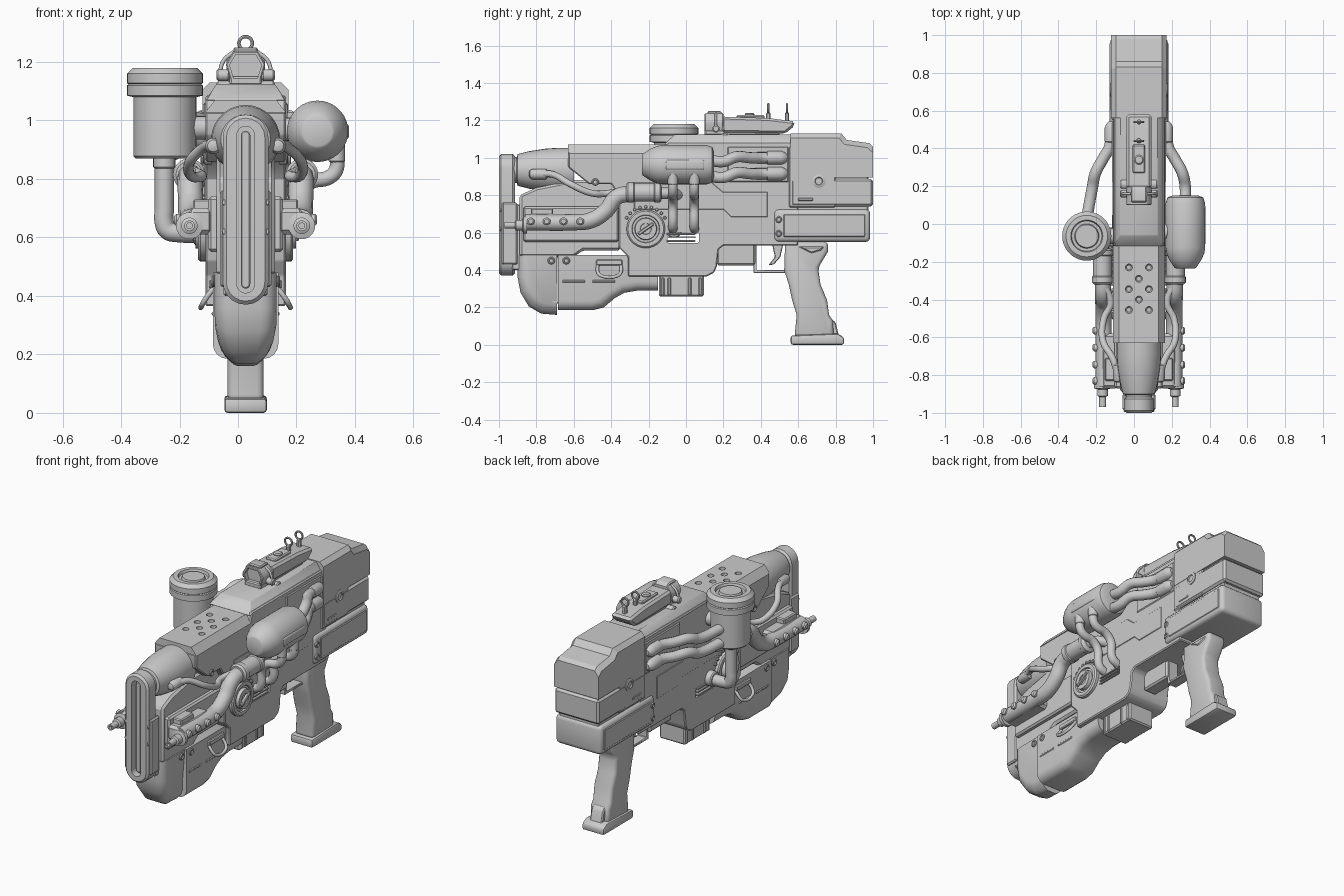
import bpy, bmesh, math
from mathutils import Vector

if "Cube" in bpy.data.objects:
    bpy.data.objects.remove(bpy.data.objects["Cube"])

CX = 0.026          # weapon centre line, the side tanks offset the bounding box
SIDES = ((1, "right"), (-1, "left"))


def finish(name, bm):
    bmesh.ops.recalc_face_normals(bm, faces=bm.faces)
    me = bpy.data.meshes.new(name)
    bm.to_mesh(me)
    bm.free()
    ob = bpy.data.objects.new(name, me)
    bpy.context.collection.objects.link(ob)
    return ob


def prism(name, pts, lo, hi, axis="x", bevel=0.006, seg=1, keep=None):
    """Extrude a profile: (y,z) along x, (x,z) along y or (x,y) along z."""
    at = {"x": lambda a, b, t: (t, a, b), "y": lambda a, b, t: (a, t, b), "z": lambda a, b, t: (a, b, t)}[axis]
    bm = bmesh.new()
    r0, r1 = ([bm.verts.new(at(a, b, t)) for a, b in pts] for t in (lo, hi))
    bm.faces.new(r0)
    bm.faces.new(r1[::-1])
    for i in range(len(pts)):
        j = (i + 1) % len(pts)
        bm.faces.new((r0[i], r0[j], r1[j], r1[i]))
    bmesh.ops.recalc_face_normals(bm, faces=bm.faces)
    if bevel:
        es = [e for e in bm.edges if e.calc_face_angle(0) > 0.6
              and (keep is None or keep((e.verts[0].co + e.verts[1].co) / 2))]
        bmesh.ops.bevel(bm, geom=es, offset=bevel, segments=seg, profile=0.5, affect="EDGES", clamp_overlap=True)
    return finish(name, bm)


def slab(name, pts, hw, top_hw=None, **kw):
    """Symmetric side profile, optionally narrowing towards its top."""
    ob = prism(name, pts, CX - hw, CX + hw, **kw)
    if top_hw is not None:
        z0, z1 = min(p[1] for p in pts), max(p[1] for p in pts)
        for v in ob.data.vertices:
            f = (v.co.z - z0) / (z1 - z0)
            v.co.x = CX + (v.co.x - CX) * (1 + f * (top_hw / hw - 1))
    return ob


def rect(a0, a1, b0, b1):
    return [(a0, b0), (a1, b0), (a1, b1), (a0, b1)]


def stadium(hw, z0, z1, n=10):
    arc = [math.pi * i / n for i in range(n + 1)]
    return ([(CX + hw * math.cos(a), z1 - hw + hw * math.sin(a)) for a in arc] +
            [(CX - hw * math.cos(a), z0 + hw - hw * math.sin(a)) for a in arc])


def lathe(name, origin, axis, prof, n=28):
    """Revolve (radius, distance) pairs about an axis."""
    q, o = Vector((0, 0, 1)).rotation_difference(Vector(axis)), Vector(origin)
    bm = bmesh.new()
    rings = [[bm.verts.new(o + q @ Vector((r * math.cos(k * math.tau / n), r * math.sin(k * math.tau / n), t)))
              for k in range(n)] for r, t in prof]
    for a, b in zip(rings, rings[1:]):
        for k in range(n):
            bm.faces.new((a[k], a[(k + 1) % n], b[(k + 1) % n], b[k]))
    bm.faces.new(rings[0])
    bm.faces.new(rings[-1])
    return finish(name, bm)


def rod(name, origin, axis, r, length, c=0.006, n=20):
    return lathe(name, origin, axis, [(r - c, 0), (r, c), (r, length - c), (r - c, length)], n)


def tube(name, pts, r):
    cu = bpy.data.curves.new(name, "CURVE")
    cu.dimensions, cu.bevel_depth, cu.bevel_resolution = "3D", r, 4
    cu.resolution_u, cu.use_fill_caps = 8, True
    sp = cu.splines.new("BEZIER")
    sp.bezier_points.add(len(pts) - 1)
    for bp, p in zip(sp.bezier_points, pts):
        bp.co, bp.handle_left_type, bp.handle_right_type = p, "AUTO", "AUTO"
    tmp = bpy.data.objects.new(name + "_path", cu)
    bpy.context.collection.objects.link(tmp)
    bpy.context.view_layer.update()
    me = bpy.data.meshes.new_from_object(tmp.evaluated_get(bpy.context.evaluated_depsgraph_get()))
    bpy.data.objects.remove(tmp)
    bpy.context.collection.objects.link(bpy.data.objects.new(name, me))


def cut(ob, *cutters):
    for c in cutters:
        m = ob.modifiers.new("cut", "BOOLEAN")
        m.operation, m.solver, m.object = "DIFFERENCE", "EXACT", c
    bpy.context.view_layer.update()
    me = bpy.data.meshes.new_from_object(ob.evaluated_get(bpy.context.evaluated_depsgraph_get()))
    ob.modifiers.clear()
    ob.data = me
    for c in cutters:
        bpy.data.objects.remove(c)


# Receiver and upper shroud
receiver = slab("receiver", [(-.63, 1.03), (-.63, .95), (-.52, .86), (-.4, .86), (-.36, .8), (-.36, .52), (-.31, .47),
    (-.31, .365), (.11, .365), (.15, .385), (.165, .42), (.175, .51), (.2, .53), (.6, .53), (.6, 1.085), (-.1, 1.085), (-.12, 1.03)], .138)
cut(receiver, slab("vent_cutter", rect(-.1, .07, .545, .6), .3))
for z in (.555, .575, .593):
    slab("vent_bar", rect(-.105, .05, z - .005, z + .005), .142, bevel=.002)
shroud = slab("top_shroud", rect(-.63, -.1, 1.028, 1.07), .138, .105, bevel=0)
holes = [(s * .053, y) for s in (1, -1) for y in (-.23, -.345, -.455)] + [(0, -.29), (0, -.4)]
cut(shroud, *[rod("hole_cutter", (CX + x, y, 1.045), (0, 0, 1), .018, .1) for x, y in holes])
slab("top_hump", [(-.12, 1.068), (-.06, 1.125), (.57, 1.125), (.57, 1.068)], .138, .1, bevel=.004)
slab("hump_side_plate", rect(.22, .55, .87, 1.06), .143)
slab("middle_side_plate", [(-.28, .72), (.2, .72), (.24, .68), (.44, .68), (.44, .82), (.2, .82), (.14, .87), (-.28, .87)], .141)

# Stock blocks at the rear
slab("stock_core", rect(.55, .975, .56, 1.05), .132)
slab("stock_cheek", rect(.55, .8, .735, 1.06), .145)
slab("stock_upper", [(.56, .895), (1, .895), (1, 1.06), (.98, 1.078), (.86, 1.095), (.83, 1.13), (.56, 1.13)], .147, bevel=.025,
     keep=lambda m: abs(m.x - CX) > .14 and m.z > 1.05 and m.y > .57)
slab("stock_middle", rect(.56, 1, .74, .887), .147, bevel=.012)
slab("stock_lower", rect(.47, .985, .55, .725), .153, bevel=.025, seg=3)
slab("stock_lower_panel", rect(.52, .96, .575, .7), .157)

# Front frame, barrel sleeve and muzzle plate
slab("front_frame", [(-.89, .47), (-.6, .47), (-.55, .505), (-.35, .505), (-.35, .88), (-.6, .88), (-.8, .84), (-.89, .8)], .1, bevel=.012)
slab("front_side_rail", [(-.87, .55), (-.36, .55), (-.36, .74), (-.87, .74)], .128, bevel=.01)
lathe("barrel_sleeve", (CX, -.6, .935), (0, -1, 0), [(.118, 0), (.118, .09), (.114, .15), (.1, .24), (.085, .3), (.07, .305), (.07, .34)])
plate = prism("muzzle_plate", stadium(.078, .37, 1.02), -1, -.915, "y", bevel=.012)
cut(plate, prism("slot_cutter", stadium(.03, .41, .98), -1.1, -.955, "y", bevel=0))
prism("muzzle_slot_bar", stadium(.016, .425, .965), -.98, -.95, "y", bevel=.004)
slab("muzzle_mount", rect(-.93, -.88, .4, .75), .075)
for s, side in SIDES:
    prism("muzzle_clamp_" + side, rect(CX + s * .048, CX + s * .088, .43, .76), -.985, -.9, "y", bevel=.008)
    for z in (.62, .72):
        rod("clamp_bolt_" + side, (CX + s * .07, -.985, z), (0, -1, 0), .012, .01, .003, 12)

# Lower nose and handguard with rounded undersides
nose = slab("lower_nose", [(-.9, .48), (-.9, .36), (-.885, .28), (-.84, .205), (-.775, .167), (-.69, .16), (-.69, .48)], .106,
            bevel=.055, seg=4, keep=lambda m: abs(m.x - CX) > .1 and m.y < -.69 and m.z < .475)
for v in nose.data.vertices:
    v.co.x = CX + (v.co.x - CX) * (1 - .5 * (max(0, .32 - v.co.z) / .16) ** 2)
slab("handguard", [(-.684, .48), (-.684, .185), (-.5, .185), (-.44, .2), (-.38, .25), (-.33, .278), (-.26, .29), (-.15, .29), (-.15, .4),
     (-.3, .48)], .112, bevel=.05, seg=4, keep=lambda m: abs(m.x - CX) > .1 and -.68 < m.y < -.16 and m.z < .4)
slab("handguard_joint", rect(-.72, -.66, .22, .47), .085)
for y in (-.6, -.44):
    slab("handguard_slot", rect(y - .065, y + .065, .328, .35), .116, bevel=.008)

# Magazine with ribs
slab("magazine", rect(-.145, .095, .258, .38), .085, bevel=.008)
for y in (-.125, -.09, .02, .075):
    slab("magazine_rib", rect(y - .01, y + .01, .262, .36), .09)

# Trigger group and grip
slab("trigger_housing", rect(.165, .37, .425, .54), .045, bevel=.01)
slab("trigger_guard", [(.36, .54), (.36, .385), (.56, .385), (.56, .4), (.378, .4), (.378, .54)], .032, bevel=.003)
slab("trigger", [(.46, .54), (.475, .47), (.44, .425), (.47, .43), (.505, .47), (.52, .54)], .015, bevel=.004)
slab("grip", [(.53, .55), (.525, .4), (.55, .32), (.567, .24), (.592, .16), (.58, .04), (.79, .04), (.785, .13), (.765, .16), (.754, .24),
     (.72, .32), (.706, .41), (.76, .5), (.76, .55)], .062, bevel=.022, seg=3)
slab("grip_base", [(.56, 0), (.845, 0), (.845, .04), (.81, .06), (.56, .05)], .073, bevel=.012, seg=2)
slab("grip_heel", [(.74, .04), (.82, .04), (.8, .12), (.765, .15), (.74, .14)], .04)
slab("grip_collar", [(.6, .525), (.74, .525), (.72, .505), (.67, .49)], .068)

# Sight: hexagonal hood in front, low sloping body behind
slab("sight_rail", rect(.1, .5, 1.12, 1.15), .055)


def hexa(k):
    return [(CX + k * x, 1.182 + k * z) for x, z in ((-.068, .01), (-.042, .055), (.042, .055), (.068, .01), (.05, -.05), (-.05, -.05))]


hood = prism("sight_hood", hexa(1), .1, .2, "y", bevel=.004)
cut(hood, prism("lens_cutter", hexa(.8), .0, .125, "y", bevel=0))
slab("sight_hood_brow", [(.115, 1.232), (.115, 1.25), (.185, 1.25), (.2, 1.232)], .042)
slab("sight_body", [(.19, 1.22), (.44, 1.212), (.58, 1.195), (.58, 1.17), (.53, 1.13), (.19, 1.135)], .066, bevel=.016)
slab("sight_top_block", rect(.27, .42, 1.2, 1.228), .033)
rod("sight_adjuster", (CX, .34, 1.22), (0, 0, 1), .025, .02)
rod("sight_cross_knob", (CX - .1, .21, 1.105), (1, 0, 0), .03, .2)
for y in (.44, .54):
    bpy.ops.mesh.primitive_torus_add(location=(CX, y, 1.264), rotation=(math.pi / 2, 0, 0), major_radius=.023, minor_radius=.006,
                                     major_segments=20, minor_segments=8)
    bpy.context.object.name = "aiming_ring"
    slab("aiming_post", rect(y - .012, y + .012, 1.19, 1.243), .012)
for s, side in SIDES:
    tube("sight_arm_" + side, [(CX + s * .04, .16, 1.235), (CX + s * .075, .16, 1.205), (CX + s * .09, .16, 1.155)], .007)
    rod("sight_knob_" + side, (CX + s * .055, .16, 1.155), (s, 0, 0), .02, .045)

# Left upright canister with its drain pipe
lathe("left_canister", (-.25, -.064, 0), (0, 0, 1), [(.1, .87), (.108, .878), (.108, 1.08), (.13, 1.085), (.13, 1.12), (.124, 1.124), (.13, 1.128),
      (.13, 1.16), (.11, 1.18), (.085, 1.18), (.08, 1.165), (.065, 1.165), (.06, 1.178), (.03, 1.178)], 36)
rod("left_canister_mount", (-.2, -.064, .975), (1, 0, 0), .04, .12)
tube("left_drain_pipe", [(-.252, -.064, .89), (-.252, -.064, .7), (-.252, -.064, .65), (-.24, -.064, .625), (-.21, -.064, .617), (-.09, -.064, .617)], .033)
rod("left_drain_collar", (-.252, -.064, .835), (0, 0, 1), .038, .045)
rod("left_drain_flange", (-.15, -.064, .617), (1, 0, 0), .045, .05)

# Right horizontal tank with feed pipes
lathe("right_tank", (.272, -.235, .963), (0, 1, 0), [(.05, 0), (.058, .004), (.085, .045), (.1, .08), (.105, .11), (.105, .345), (.095, .375), (.07, .385)], 36)
prism("right_tank_label_plate", rect(-.11, .1, .935, .99), .34, .3795, bevel=.012, seg=3)
rod("right_tank_mount", (.13, -.04, .97), (1, 0, 0), .04, .1)
for y in (-.07, .045):
    rod("right_feed_cap", (.338, y, .855), (0, 0, 1), .028, .07)
    tube("right_feed_pipe", [(.338, y, .88), (.335, y, .83), (.31, y, .805), (.25, y, .79), (.21, y, .75), (.195, y, .64), (.15, y, .615)], .025)

# Mirrored plumbing, dials, handles and screws
for s, side in SIDES:
    def X(d): return CX + s * d
    tank_x, tank_y = (.272, .13) if s > 0 else (-.252, .02)
    for z0, z1 in ((.985, 1.0), (.9, .915)):
        tube("rear_pipe_" + side, [(tank_x, tank_y, z0), (X(.245), .2, z0 - .005), (X(.23), .27, z0 + .02), (X(.19), .345, z1), (X(.155), .41, z1), (X(.15), .5, z1)], .03)
        lathe("rear_pipe_plug_" + side, (X(.145), .43, z1), (0, 1, 0), [(.03, 0), (.036, .006), (.036, .08), (.028, .1), (.015, .112)])
    lathe("side_pump_" + side, (X(.193), -.32, .815), (0, 1, 0), [(.045, 0), (.055, .01), (.055, .04), (.05, .045), (.05, .15), (.055, .155), (.055, .18), (.04, .19)])
    tube("pump_return_" + side, [(X(.19), -.14, .81), (X(.18), -.09, .81), (X(.12), -.04, .8)], .03)
    tube("exhaust_pipe_" + side, [(X(.19), -.3, .81), (X(.19), -.37, .79), (X(.188), -.43, .715), (X(.187), -.51, .665), (X(.187), -.6, .655), (X(.187), -.86, .655)], .043)
    prism("exhaust_bracket_" + side, rect(-.87, -.58, .61, .7), X(.11), X(.2), bevel=.015)
    prism("exhaust_clip_" + side, rect(-.83, -.71, .69, .73), X(.11), X(.18), bevel=.006)
    for y in (-.83, -.745, -.655, -.565):
        rod("exhaust_stud_" + side, (X(.2), y, .66), (s, 0, 0), .021, .045, .008, 14)
    lathe("exhaust_nozzle_" + side, (X(.192), -.85, .64), (0, -1, 0), [(.046, 0), (.046, .02), (.028, .025), (.028, .06), (.018, .065), (.018, .12), (.01, .12), (.01, .1)])
    tube("thin_hose_" + side, [(X(.115), -.78, .915), (X(.14), -.71, .91), (X(.19), -.62, .86), (X(.185), -.5, .81), (X(.15), -.42, .81), (X(.19), -.31, .83)], .018)
    lathe("hose_plug_" + side, (X(.11), -.74, .913), (0, -1, 0), [(.02, 0), (.028, .008), (.028, .08), (.02, .095), (.008, .1)])
    lathe("dial_" + side, (X(.12), -.215, .62), (s, 0, 0), [(.103, 0), (.103, .035), (.095, .042), (.075, .042), (.072, .032), (.06, .032), (.057, .052), (.03, .052), (.028, .046)])
    prism("dial_grip_" + side, [(-.26, .6), (-.25, .585), (-.17, .64), (-.18, .655)], X(.15), X(.182), bevel=.004)
    for k in range(9):
        a = math.radians(30 + 15 * k)
        rod("dial_tick_" + side, (X(.13), -.215 + .118 * math.cos(a), .62 + .118 * math.sin(a)), (s, 0, 0), .009, .02, .003, 8)
    tube("bail_handle_" + side, [(X(.1), -.47, .44), (X(.14), -.47, .385), (X(.148), -.455, .37), (X(.148), -.365, .37), (X(.14), -.35, .385), (X(.1), -.35, .44)], .009)
    prism("handle_mount_" + side, rect(-.48, -.34, .425, .455), X(.09), X(.125), bevel=.005)
    for y, z, d, r in ((-.485, .87, .136, .02), (-.72, .45, .104, .02), (-.64, .45, .11, .02), (.71, .875, .147, .036), (.495, .67, .15, .018), (.495, .595, .15, .018)):
        lathe("screw_" + side, (X(d - .02), y, z), (s, 0, 0), [(r, 0), (r, .024), (r * .8, .028), (r * .6, .028), (r * .5, .022)], 18)
    prism("stock_slot_trim_" + side, rect(.6, .68, .77, .785), X(.14), X(.151), bevel=.003)

# Keep hard edges crisp and curves smooth
bpy.ops.object.select_all(action="SELECT")
bpy.context.view_layer.objects.active = receiver
bpy.ops.object.shade_smooth_by_angle(angle=math.radians(32))
